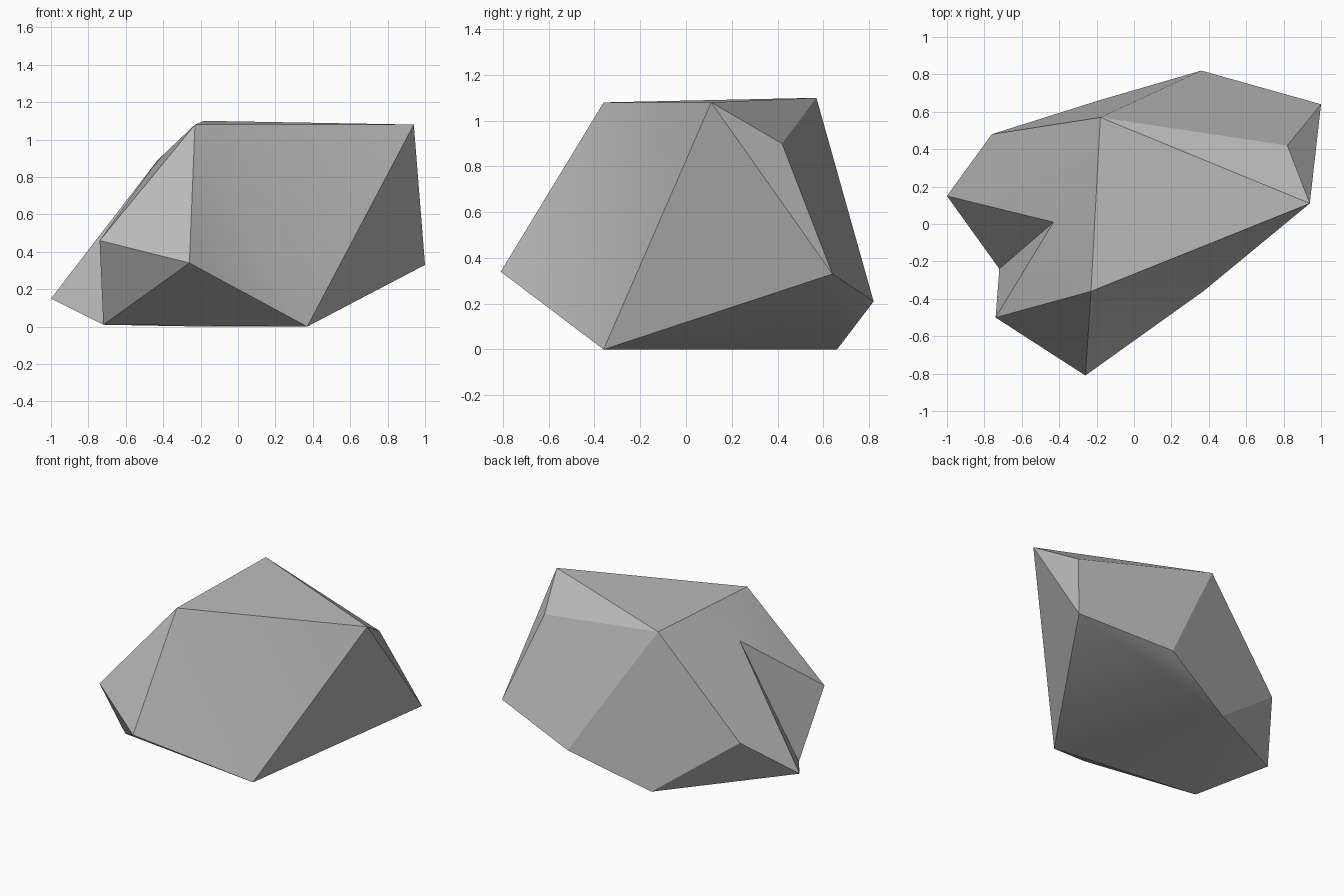
import bpy
import bmesh
import math

old_cube = bpy.data.objects.get("Cube")
if old_cube:
    bpy.data.objects.remove(old_cube, do_unlink=True)


def make_material(name, color):
    material = bpy.data.materials.new(name)
    material.use_nodes = True
    material.diffuse_color = color
    material.node_tree.nodes["Principled BSDF"].inputs["Base Color"].default_value = color
    return material


def make_faceted_object(name, corners, facets, material):
    """Join lettered corners into facets, with smooth shading on shallow bends."""
    bm = bmesh.new()
    verts = {letter: bm.verts.new(point) for letter, point in corners.items()}
    for facet in facets.split():
        bm.faces.new([verts[letter] for letter in facet])
    bmesh.ops.recalc_face_normals(bm, faces=bm.faces)
    mesh = bpy.data.meshes.new(name)
    bm.to_mesh(mesh)
    bm.free()
    mesh.materials.append(material)
    obj = bpy.data.objects.new(name, mesh)
    bpy.context.collection.objects.link(obj)
    bpy.ops.object.select_all(action="DESELECT")
    obj.select_set(True)
    bpy.context.view_layer.objects.active = obj
    bpy.ops.object.shade_smooth_by_angle(angle=math.radians(30))
    return obj


# Corners of the boulder
corners = {
    # Crown
    "C": (-.18, .57, 1.1),
    "G": (.94, .11, 1.08),
    "H": (-.23, -.36, 1.08),
    "F": (.82, .42, .9),
    # Middle ring, with L as the top of the cleft
    "A": (-1, .15, .15),
    "B": (-.76, .48, .43),
    "D": (.36, .82, .21),
    "E": (1, .64, .33),
    "I": (-.26, -.81, .34),
    "J": (-.74, -.5, .46),
    "L": (-.43, .01, .89),
    # Foot
    "K": (-.72, -.24, .01),
    "M": (.37, -.36, 0),
    "N": (-.19, .66, 0),
}

# Facets, grouped by side
crown_facets = "CHG CGF "
front_facets = "HIM HMG JHI JIK IKM "
left_facets = "GME GEF "
back_facets = "CFED CDNB BNA "
right_facets = "CBAL CLH HLJ "
cleft_facets = "LAK LKJ "
foot_facets = "DNE ENM MNK NAK"

stone = make_material("stone grey", (.5, .5, .5, 1))
make_faceted_object(
    "boulder",
    corners,
    crown_facets + front_facets + left_facets + back_facets
    + right_facets + cleft_facets + foot_facets,
    stone,
)
